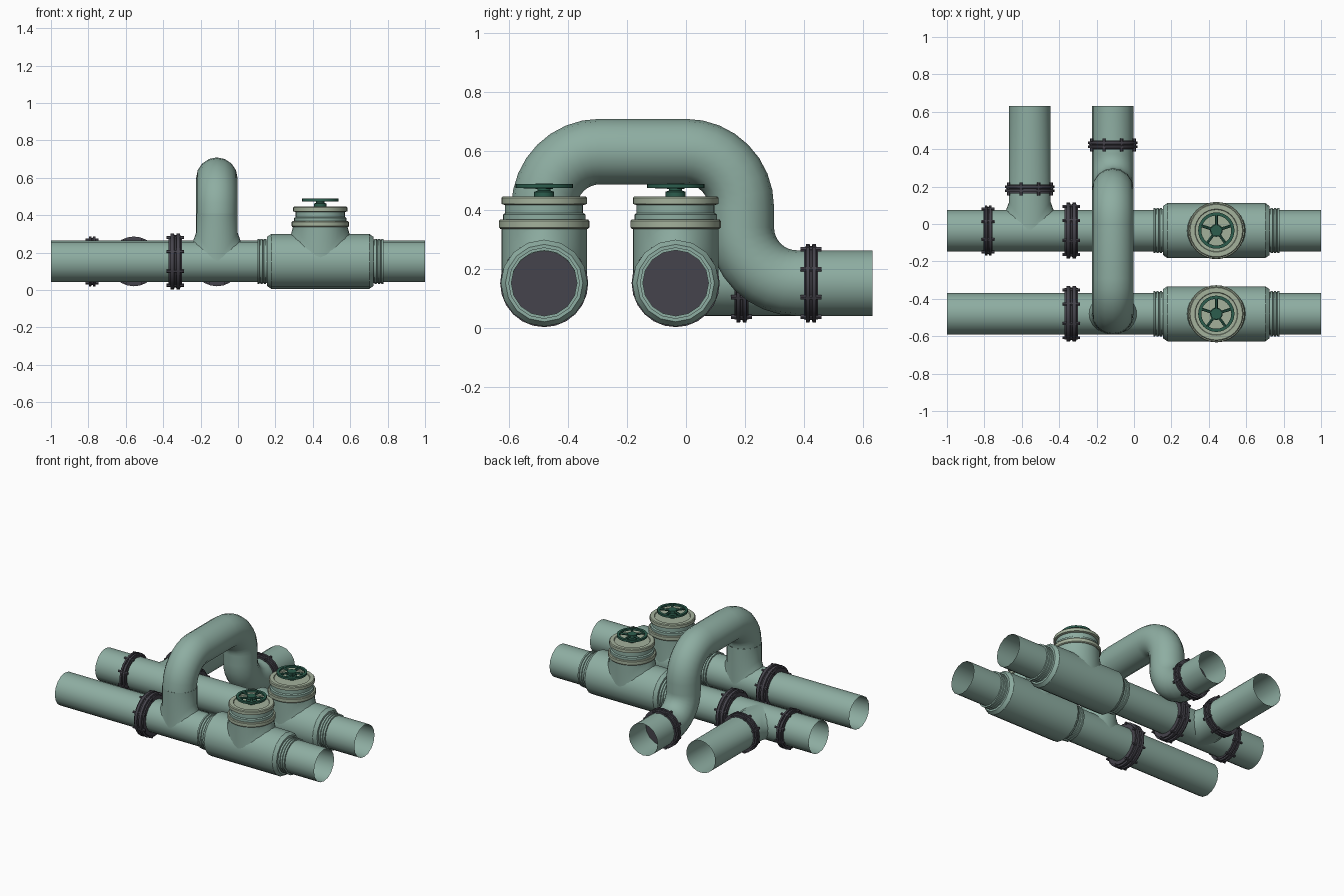
import bpy, bmesh
from math import sin, cos, pi, sqrt, radians
from mathutils import Vector, Matrix

if "Cube" in bpy.data.objects:
    bpy.data.objects.remove(bpy.data.objects["Cube"])

R, Z = 0.111, 0.153            # pipe radius and axis height
YF, YB = -0.48, -0.035         # front and back main pipe
X_AX, Y_AX, Z_AX = Vector((1, 0, 0)), Vector((0, 1, 0)), Vector((0, 0, 1))


def material(name, rgb):
    m = bpy.data.materials.new(name)
    m.diffuse_color = (*rgb, 1)
    m.use_nodes = True
    m.node_tree.nodes["Principled BSDF"].inputs["Base Color"].default_value = m.diffuse_color
    return m


PIPE = material("pipe_green", (0.27, 0.42, 0.36))
CAP = material("cap_sage", (0.37, 0.44, 0.33))
DARK = material("flange_dark", (0.06, 0.057, 0.072))
WHEEL = material("wheel_green", (0.025, 0.11, 0.075))


def skin(bm, rings, closed=False):
    """Join rings of points with quads; optionally close both ends."""
    vs = [[bm.verts.new(p) for p in ring] for ring in rings]
    n = len(vs[0])
    faces = []
    for a, b in zip(vs, vs[1:]):
        for i in range(n):
            j = (i + 1) % n
            faces.append(bm.faces.new((a[i], a[j], b[j], b[i])))
    if closed:
        faces += [bm.faces.new(vs[0]), bm.faces.new(vs[-1])]
    bmesh.ops.recalc_face_normals(bm, faces=faces)


def frame(origin, axis):
    rot = Z_AX.rotation_difference(axis).to_matrix().to_4x4()
    return Matrix.Translation(origin) @ rot


def lathe(bm, profile, mat, n=16, closed=False):
    skin(bm, [[mat @ Vector((r * cos(2 * pi * i / n), r * sin(2 * pi * i / n), h))
               for i in range(n)] for r, h in profile], closed)


def finish(bm, name, mat):
    me = bpy.data.meshes.new(name)
    bm.to_mesh(me)
    bm.free()
    me.materials.append(mat)
    ob = bpy.data.objects.new(name, me)
    bpy.context.collection.objects.link(ob)
    bpy.ops.object.select_all(action='DESELECT')
    ob.select_set(True)
    bpy.context.view_layer.objects.active = ob
    bpy.ops.object.shade_smooth_by_angle(angle=radians(32))
    return ob


def turned(name, profile, origin, axis, mat, n=16, closed=False):
    bm = bmesh.new()
    lathe(bm, profile, frame(origin, axis), n, closed)
    return finish(bm, name, mat)


def branch(name, origin, axis, r, main_r, length, flare=1.15, n=32):
    """Tube whose base follows the surface of a main pipe along x."""
    side = axis.cross(X_AX)
    rings = [[], [], []]
    for i in range(n):
        a = 2 * pi * i / n
        u, v = r * cos(a), r * sin(a)
        d = sqrt(max(main_r ** 2 - v * v, 0)) - 0.003
        d1 = d + 0.04 * abs(cos(a)) + 0.005
        for ring, (s, h) in zip(rings, ((flare, d), (1, d1), (1, length))):
            ring.append(origin + X_AX * u * s + side * v + axis * h)
    bm = bmesh.new()
    skin(bm, rings)
    return finish(bm, name, PIPE)


def flange(name, origin, axis, r, w):
    """Solid pair of discs with a groove and eight bolts."""
    bm = bmesh.new()
    m = frame(origin, axis)
    half = [(r * 0.92, w), (r * 0.92, w * 0.75), (r, w * 0.7), (r, w * 0.2), (r * 0.94, w * 0.12)]
    prof = half + [(a, -h) for a, h in reversed(half)]
    lathe(bm, prof, m, 24, True)
    for i in range(8):
        a = 2 * pi * (i + 0.5) / 8
        off = Vector((cos(a), sin(a), 0)) * (r * 0.93)
        h = w + 0.011
        lathe(bm, [(0.009, -h), (0.009, h)], m @ Matrix.Translation(off), 6, True)
    return finish(bm, name, DARK)


# Main pipes with their valves
for label, y in (("front", YF), ("back", YB)):
    turned(label + "_main_pipe", [(R, -1), (R, 1)], Vector((0, y, Z)), X_AX, PIPE)
    flange(label + "_main_flange", Vector((-0.335, y, Z)), X_AX, 0.149, 0.036)

    # Valve body: stepped collars, chamfered ends
    xc = 0.44
    half = [(0.147, 0.262), (0.131, 0.285)]
    for k in range(3):
        h = 0.285 + k * 0.018
        half += [(0.116, h), (0.116, h + 0.004), (0.121, h + 0.006), (0.121, h + 0.016)]
    half.append((R, 0.337))
    turned(label + "_valve_body", [(r, -h) for r, h in reversed(half)] + half,
           Vector((xc, y, Z)), X_AX, PIPE)
    base = Vector((xc, y, 0))
    branch(label + "_valve_neck", Vector((xc, y, Z)), Z_AX, 0.145, 0.147, 0.337 - Z, 1.08)

    # Bonnet rings and cap
    turned(label + "_valve_ring", [(0.14, 0.335), (0.149, 0.337), (0.153, 0.342),
                                   (0.153, 0.363), (0.149, 0.368), (0.12, 0.368)],
           base, Z_AX, CAP, 32, True)
    turned(label + "_valve_bonnet", [(0.14, 0.366), (0.14, 0.385), (0.132, 0.39),
                                     (0.132, 0.418)], base, Z_AX, PIPE, 32)
    turned(label + "_valve_cap", [(0.132, 0.417), (0.145, 0.421), (0.145, 0.441),
                                  (0.14, 0.446), (0.115, 0.446), (0.112, 0.441), (0.1, 0.441)],
           base, Z_AX, CAP, 32, True)
    turned(label + "_valve_stem", [(0.034, 0.44), (0.034, 0.462), (0.022, 0.466),
                                   (0.022, 0.488)], base, Z_AX, WHEEL, 16, True)

    # Handwheel: rim, hub and five spokes
    bm = bmesh.new()
    m = Matrix.Translation(base)
    lathe(bm, [(0.08, 0.474), (0.097, 0.474), (0.097, 0.488), (0.08, 0.488), (0.08, 0.474)], m, 32)
    lathe(bm, [(0.03, 0.472), (0.03, 0.49)], m, 16, True)
    for i in range(5):
        a = pi / 2 + 2 * pi * i / 5
        d = Vector((cos(a), sin(a), 0))
        lathe(bm, [(0.008, 0.02), (0.008, 0.084)],
              frame(base + Vector((0, 0, 0.481)), d), 6, True)
    finish(bm, label + "_handwheel", WHEEL)

# Side branch on the back pipe
XT = -0.557
branch("side_branch", Vector((XT, YB, Z)), Y_AX, R, R, 0.632 - YB)
flange("side_branch_flange", Vector((XT, 0.188, Z)), Y_AX, 0.133, 0.024)
flange("back_end_flange", Vector((-0.78, YB, Z)), X_AX, 0.133, 0.024)

# Overpass pipe: tee stub, then a sweep of three bends
XO = -0.113
branch("overpass_tee", Vector((XO, YF, Z)), Z_AX, R, R, 0.41 - Z)
B, ZT, YD = 0.188, 0.598, 0.187
path = []                      # (y, z, tangent angle in the yz plane)


def bend(cy, cz, start, turn, steps=8):
    for k in range(steps + 1):
        a = start + turn * k / steps
        path.append((cy + B * cos(a), cz + B * sin(a), a + (pi / 2 if turn > 0 else -pi / 2)))


bend(YF + B, ZT - B, pi, -pi / 2)
bend(YD - B, ZT - B, pi / 2, -pi / 2)
bend(YD + B, Z + B, pi, pi / 2)
path.append((0.632, Z, 2 * pi))
rings = []
for y, z, t in path:
    rings.append([Vector((XO + R * cos(2 * pi * i / 16),
                          y - sin(t) * R * sin(2 * pi * i / 16),
                          z + cos(t) * R * sin(2 * pi * i / 16))) for i in range(16)])
bm = bmesh.new()
skin(bm, rings)
finish(bm, "overpass_pipe", PIPE)
flange("overpass_flange", Vector((XO, 0.423, Z)), Y_AX, 0.133, 0.024)
